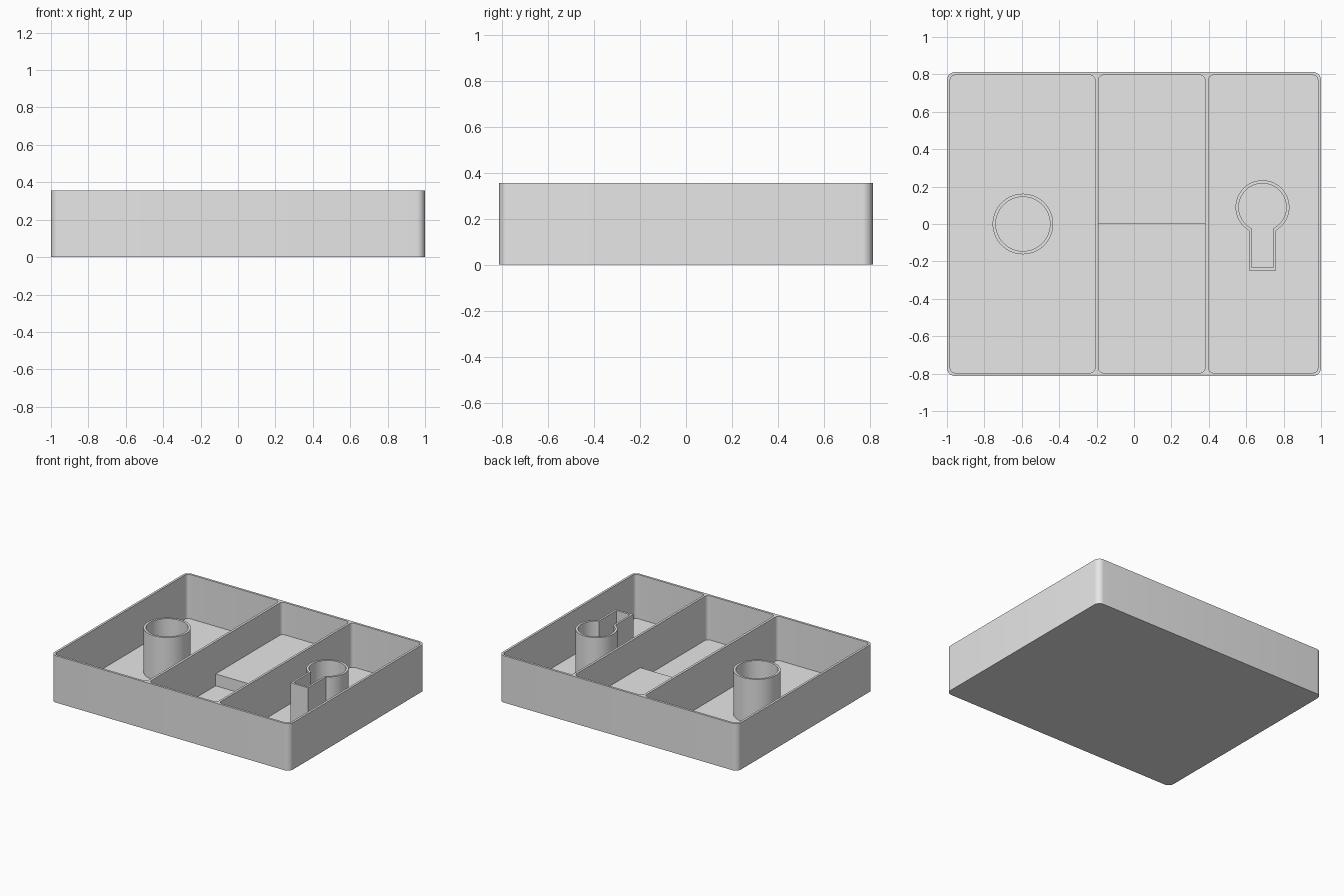
import bpy, bmesh
from math import sin, cos, asin, pi

cube = bpy.data.objects.get("Cube")
if cube:
    bpy.data.objects.remove(cube, do_unlink=True)

HEIGHT, FLOOR, WALL = 0.355, 0.02, 0.017
HALF_X, HALF_Y = 1.0, 0.813

grey = bpy.data.materials.new("light grey")
grey.use_nodes = True
grey.diffuse_color = (0.8, 0.8, 0.8, 1)
grey.node_tree.nodes["Principled BSDF"].inputs["Base Color"].default_value = (0.8, 0.8, 0.8, 1)


def arc(cx, cy, r, start, end, steps):
    return [(cx + r * cos(start + (end - start) * i / steps),
             cy + r * sin(start + (end - start) * i / steps)) for i in range(steps + 1)]


def rounded_rect(x0, x1, y0, y1, r, steps=8):
    centres = [(x1 - r, y1 - r), (x0 + r, y1 - r), (x0 + r, y0 + r), (x1 - r, y0 + r)]
    return [p for i, (cx, cy) in enumerate(centres)
            for p in arc(cx, cy, r, i * pi / 2, (i + 1) * pi / 2, steps)]


def keyhole(cx, cy, r, half_width, end_y):
    a = asin(half_width / r)
    return arc(cx, cy, r, a - pi / 2, 1.5 * pi - a, 56) + [
        (cx - half_width, end_y), (cx + half_width, end_y)]


def add_ring(bm, outline, z):
    verts = [bm.verts.new((x, y, z)) for x, y in outline]
    return verts, [bm.edges.new((verts[i - 1], verts[i])) for i in range(len(verts))]


def add_sides(bm, low, high):
    for i in range(len(low)):
        bm.faces.new((low[i - 1], low[i], high[i], high[i - 1]))


def build(name, outline, z0, z1, holes=(), hole_floor=None):
    """Prism with vertical holes: blind when hole_floor is given, else through."""
    bm = bmesh.new()
    low, low_edges = add_ring(bm, outline, z0)
    high, high_edges = add_ring(bm, outline, z1)
    add_sides(bm, low, high)
    for hole in holes:
        base, base_edges = add_ring(bm, hole, z0 if hole_floor is None else hole_floor)
        rim, rim_edges = add_ring(bm, hole, z1)
        add_sides(bm, base, rim)
        high_edges += rim_edges
        if hole_floor is None:
            low_edges += base_edges
        else:
            bm.faces.new(base)
    for edges, up in ((low_edges, -1), (high_edges, 1)):
        bmesh.ops.triangle_fill(bm, edges=edges, use_beauty=True, normal=(0, 0, up))
    bmesh.ops.recalc_face_normals(bm, faces=bm.faces[:])
    mesh = bpy.data.meshes.new(name)
    bm.to_mesh(mesh)
    bm.free()
    mesh.materials.append(grey)
    obj = bpy.data.objects.new(name, mesh)
    bpy.context.collection.objects.link(obj)
    bpy.ops.object.select_all(action='DESELECT')
    obj.select_set(True)
    bpy.context.view_layer.objects.active = obj
    bpy.ops.object.shade_smooth_by_angle(angle=pi / 6)


# Tray with three compartments
in_y = HALF_Y - WALL
spans = [(-HALF_X + WALL, -0.208), (-0.19, 0.38), (0.397, HALF_X - WALL)]
pockets = [rounded_rect(a, b, -in_y, in_y, 0.028) for a, b in spans]
build("tray", rounded_rect(-HALF_X, HALF_X, -HALF_Y, HALF_Y, 0.045),
      0, HEIGHT, pockets, FLOOR)

# Raised rear half of the middle compartment, square at the step
x0, x1 = spans[1]
step = [p for p in pockets[1] if p[1] > 0] + [(x0, 0.004), (x1, 0.004)]
build("raised_step", step, FLOOR / 2, 0.11)

# Round tube in the right compartment
build("round_tube", arc(-0.594, 0, 0.162, 0, 2 * pi, 64)[:-1], FLOOR / 2, HEIGHT,
      [arc(-0.594, 0, 0.145, 0, 2 * pi, 64)[:-1]])

# Keyhole-shaped tube in the left compartment
build("keyhole_tube", keyhole(0.687, 0.09, 0.144, 0.073, -0.248), FLOOR / 2, HEIGHT,
      [keyhole(0.687, 0.09, 0.127, 0.058, -0.232)])
